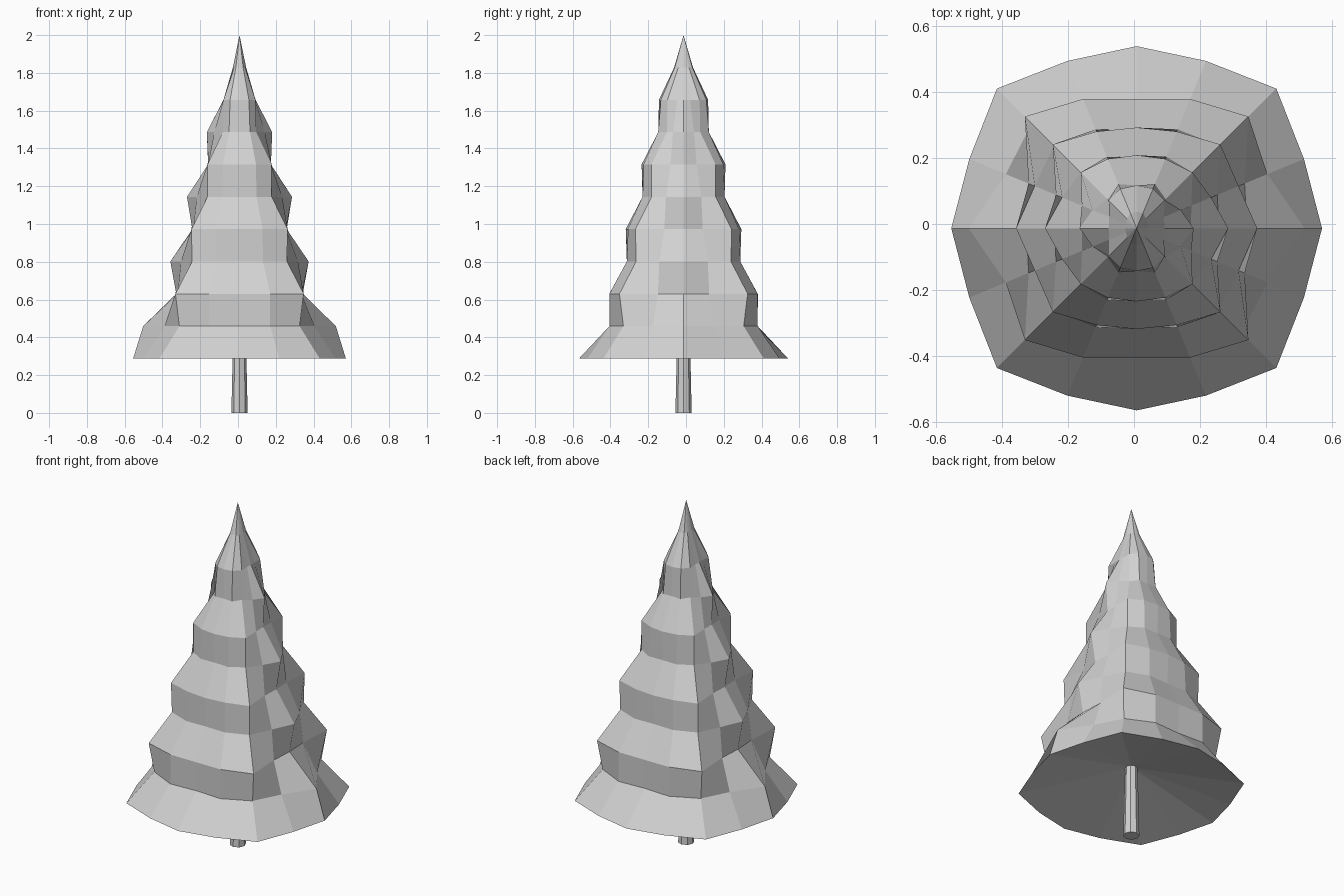
import bpy
import bmesh
import math

cube = bpy.data.objects.get("Cube")
if cube:
    bpy.data.objects.remove(cube, do_unlink=True)

CENTRE = (0.008, -0.013)
SIDES = 16
BASE_Z, TOP_Z, HUB_Z = 0.288, 2.0, 0.42

# One plain grey for the whole tree
grey = bpy.data.materials.new("light_grey")
grey.use_nodes = True
colour = (0.64, 0.64, 0.64, 1)
grey.diffuse_color = colour
grey.node_tree.nodes["Principled BSDF"].inputs["Base Color"].default_value = colour


def add_object(name, bm):
    bmesh.ops.recalc_face_normals(bm, faces=bm.faces)
    mesh = bpy.data.meshes.new(name)
    bm.to_mesh(mesh)
    bm.free()
    mesh.materials.append(grey)
    obj = bpy.data.objects.new(name, mesh)
    bpy.context.collection.objects.link(obj)
    return obj


# Foliage: radius of every ring, skirt to tip, for each direction of one
# quadrant; side and front bulges alternate up the tree
SIDE = (.563, .51, .335, .366, .25, .278, .165, .173, .085, .035)
NEAR_SIDE = (.55, .43, .355, .335, .265, .245, .18, .145, .09, .035)
CORNER = (.6, .45, .48, .355, .36, .24, .24, .125, .12, .04)
NEAR_FRONT = (.55, .425, .425, .325, .318, .235, .228, .145, .13, .05)
FRONT = (.553, .385, .393, .297, .306, .215, .222, .13, .13, .05)
PROFILES = (SIDE, NEAR_SIDE, CORNER, NEAR_FRONT, FRONT)
RINGS = len(SIDE)

bm = bmesh.new()
rings = []
for level in range(RINGS):
    z = BASE_Z + level / RINGS * (TOP_Z - BASE_Z)
    ring = []
    for i in range(SIDES):
        fold = i % 8
        r = PROFILES[min(fold, 8 - fold)][level]
        a = math.tau * i / SIDES
        ring.append(bm.verts.new((CENTRE[0] + r * math.cos(a),
                                  CENTRE[1] + r * math.sin(a), z)))
    rings.append(ring)

# Pointed tip, and an underside that rises towards the trunk
apex = bm.verts.new((*CENTRE, TOP_Z))
hub = bm.verts.new((*CENTRE, HUB_Z))
for i in range(SIDES):
    j = (i + 1) % SIDES
    for low, high in zip(rings, rings[1:]):
        bm.faces.new((low[i], low[j], high[j], high[i]))
    bm.faces.new((rings[-1][i], rings[-1][j], apex))
    bm.faces.new((rings[0][j], rings[0][i], hub))
add_object("foliage", bm)

# Trunk: a slim tapered post ending inside the foliage
bm = bmesh.new()
bmesh.ops.create_cone(bm, cap_ends=True, segments=8,
                      radius1=0.043, radius2=0.033, depth=0.45)
trunk = add_object("trunk", bm)
trunk.location = (*CENTRE, 0.225)
